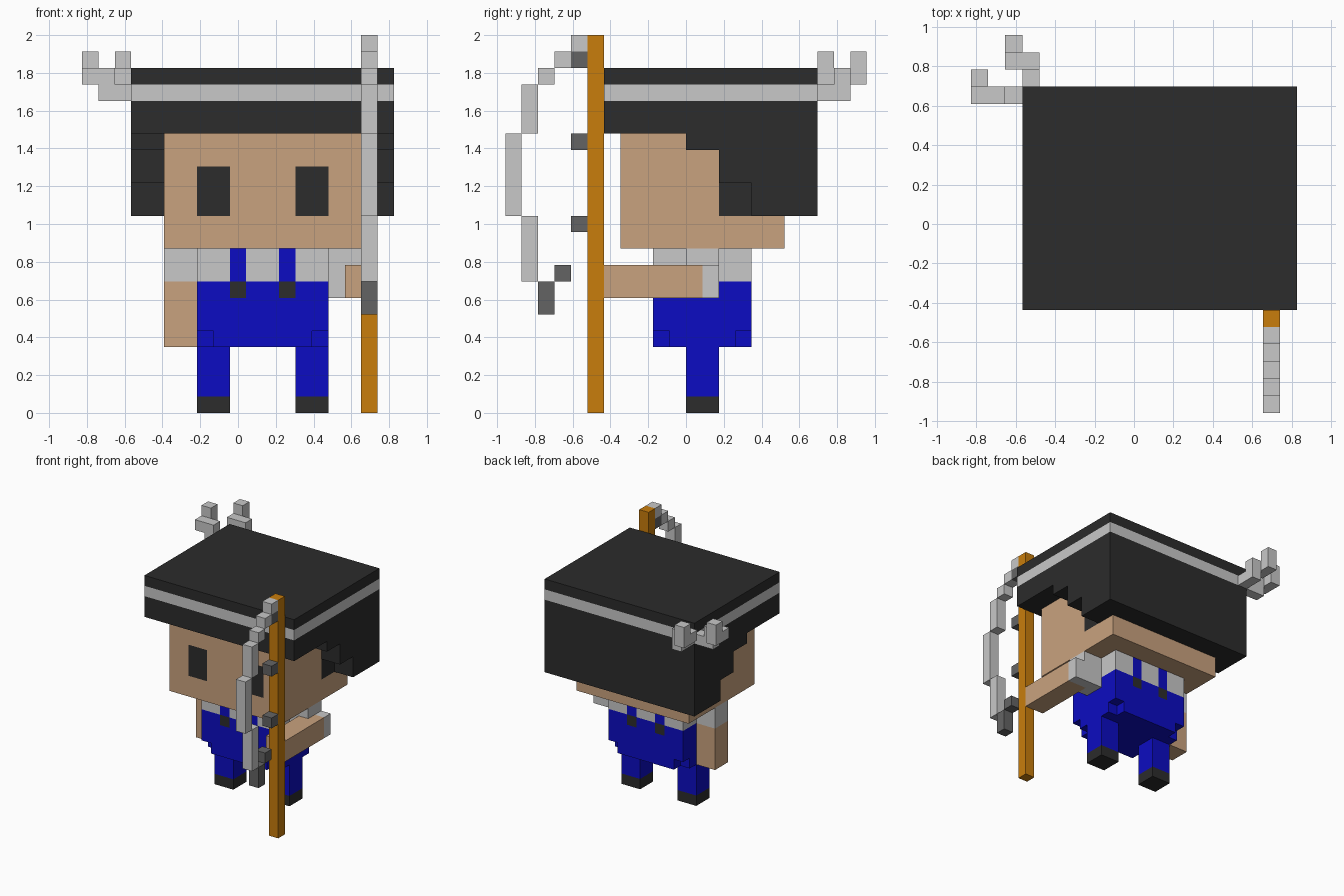
import bpy, bmesh
from mathutils import Vector

if "Cube" in bpy.data.objects:
    bpy.data.objects.remove(bpy.data.objects["Cube"])

U = 2 / 23                       # edge of one block
ORIGIN = Vector((9.5, 11, 0))    # grid point at the world origin


def material(name, rgb):
    m = bpy.data.materials.new(name)
    m.diffuse_color = (*rgb, 1)
    m.use_nodes = True
    m.node_tree.nodes["Principled BSDF"].inputs["Base Color"].default_value = m.diffuse_color
    return m


MATS = {
    "black": material("black", (0.025, 0.025, 0.025)),
    "light": material("light_grey", (0.58, 0.58, 0.58)),
    "dark": material("dark_grey", (0.127, 0.127, 0.127)),
    "skin": material("skin", (0.584, 0.362, 0.209)),
    "blue": material("blue", (0.0037, 0.0037, 0.54)),
    "wood": material("orange_wood", (0.58, 0.205, 0.0037)),
}

grid = {}       # block -> part name; later parts replace earlier blocks
colour = {}     # part name -> colour


def box(part, col, x, y, z):
    """Fill a half-open range of blocks."""
    colour[part] = col
    for i in range(*x):
        for j in range(*y):
            for k in range(*z):
                grid[i, j, k] = part


def pair(part, col, x, y, z):
    """The same box on both sides of the figure's middle (grid x = 11)."""
    box(part, col, x, y, z)
    box(part, col, (22 - x[1], 22 - x[0]), y, z)


def cells(part, col, blocks):
    for i, j, k in blocks:
        box(part, col, (i, i + 1), (j, j + 1), (k, k + 1))


# Legs and shoes
pair("legs", "blue", (7, 9), (11, 13), (1, 4))
pair("shoes", "black", (7, 9), (11, 13), (0, 1))

# Overalls with notched bottom corners
box("overalls", "blue", (7, 15), (9, 15), (4, 8))
for i in (7, 14):
    for j in (9, 14):
        del grid[i, j, 4]

# Shirt, straps and buttons
box("shirt", "light", (7, 15), (9, 15), (8, 10))
pair("straps", "blue", (9, 10), (9, 15), (8, 10))
for j in (9, 14):
    pair("buttons", "black", (9, 10), (j, j + 1), (7, 8))

# Hanging arm
box("left_sleeve", "light", (5, 7), (11, 13), (8, 10))
box("left_arm", "skin", (5, 7), (11, 13), (4, 8))

# Arm reaching forward to the pole
box("right_sleeve", "light", (15, 17), (11, 13), (7, 10))
box("right_sleeve", "light", (16, 18), (12, 13), (7, 9))
box("right_arm", "skin", (16, 18), (6, 12), (7, 9))

# Head, eyes and sideburns
box("head", "skin", (5, 17), (7, 17), (10, 17))
pair("eyes", "black", (7, 9), (7, 8), (12, 15))
pair("sideburns", "black", (5, 6), (13, 15), (12, 14))

# Hair: cap, back and stepped sides
box("hair", "black", (3, 19), (6, 19), (17, 21))
box("hair", "black", (3, 19), (17, 19), (12, 17))
for y0, z0, z1 in ((11, 16, 17), (13, 14, 16), (15, 12, 14)):
    pair("hair", "black", (3, 5), (y0, 19), (z0, z1))

# Headband and its two knotted tails
box("headband", "light", (3, 19), (6, 19), (19, 20))
cells("headband_tails", "light", [
    (2, 18, 19), (1, 18, 19), (1, 18, 20), (0, 18, 20), (0, 19, 20), (0, 19, 21),
    (3, 19, 19), (3, 20, 19), (3, 20, 20), (2, 20, 20), (2, 21, 20), (2, 21, 21)])

# Pole weapon: shaft, curved blade, dark fittings
box("pole", "wood", (17, 18), (5, 6), (0, 23))
for y, z0, z1 in ((4, 22, 23), (3, 21, 22), (2, 20, 21),
                  (1, 17, 20), (0, 12, 17), (1, 8, 12)):
    box("blade", "light", (17, 18), (y, y + 1), (z0, z1))
for y, z0, z1 in ((4, 21, 22), (4, 16, 17), (4, 11, 12), (3, 8, 9), (2, 6, 8)):
    box("fittings", "dark", (17, 18), (y, y + 1), (z0, z1))

# Skin each part with its exposed block faces, then merge flat areas
for part, col in colour.items():
    bm = bmesh.new()
    for cell in (c for c, p in grid.items() if p == part):
        centre = Vector(cell) + Vector((0.5, 0.5, 0.5))
        for axis in range(3):
            for s in (-1, 1):
                n, a, b = Vector(), Vector(), Vector()
                n[axis] = s
                if tuple(int(round(v)) for v in Vector(cell) + n) in grid:
                    continue
                a[(axis + 1) % 3] = 0.5
                b[(axis + 2) % 3] = 0.5 * s
                mid = centre + n / 2 - ORIGIN
                bm.faces.new([bm.verts.new((mid + d) * U)
                              for d in (-a - b, a - b, a + b, b - a)])
    bmesh.ops.remove_doubles(bm, verts=bm.verts, dist=1e-4)
    bmesh.ops.dissolve_limit(bm, angle_limit=0.01, verts=bm.verts, edges=bm.edges)
    me = bpy.data.meshes.new(part)
    bm.to_mesh(me)
    bm.free()
    me.materials.append(MATS[col])
    bpy.context.collection.objects.link(bpy.data.objects.new(part, me))
